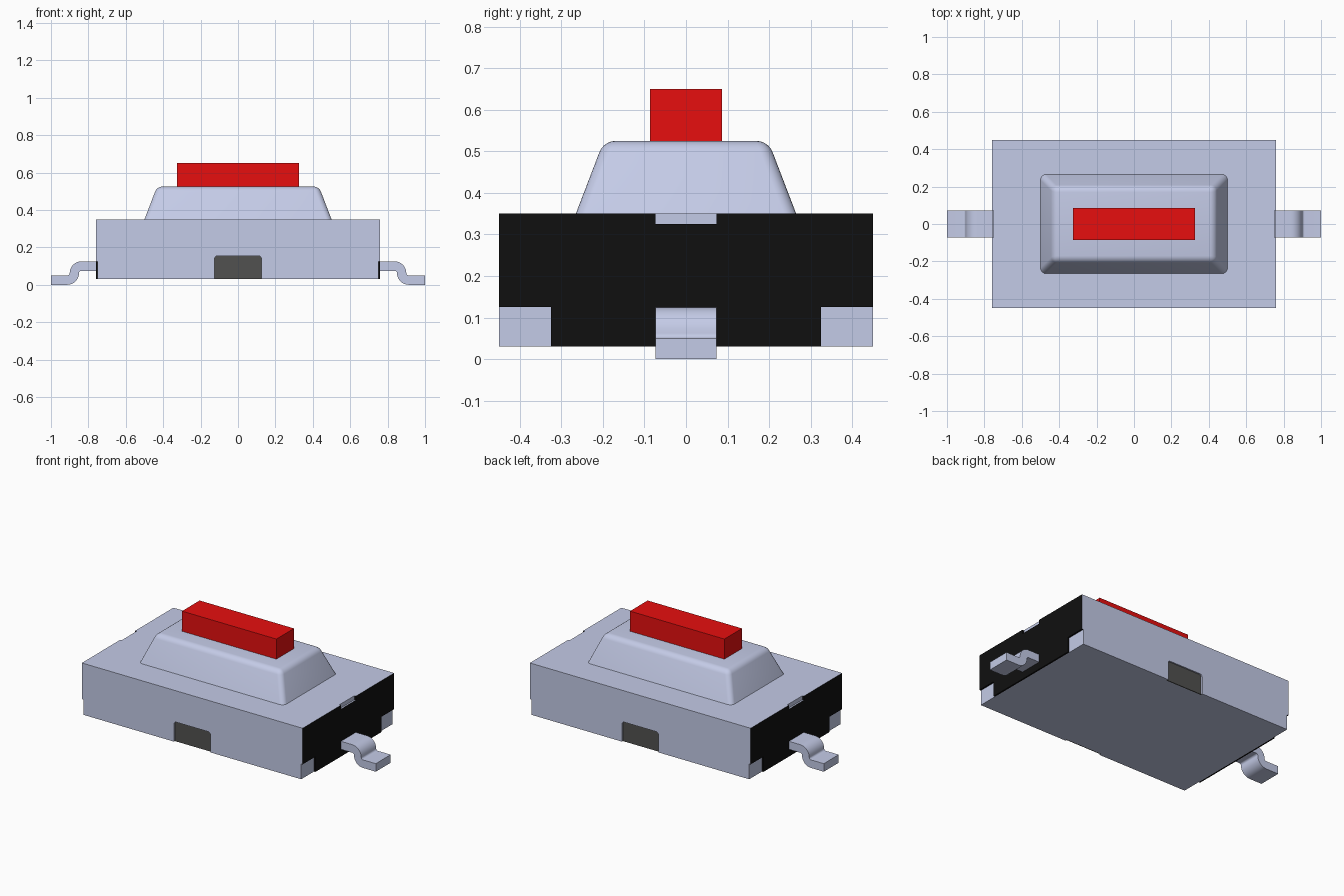
import bpy, bmesh
from math import sin, cos, radians

default = bpy.data.objects.get("Cube")
if default:
    bpy.data.objects.remove(default, do_unlink=True)


def material(name, rgb):
    m = bpy.data.materials.new(name)
    m.use_nodes = True
    m.diffuse_color = (*rgb, 1)
    m.node_tree.nodes["Principled BSDF"].inputs["Base Color"].default_value = (*rgb, 1)
    return m


silver = material("blue silver metal", (0.591, 0.638, 0.855))
black = material("black plastic", (0.005, 0.005, 0.005))
grey = material("dark grey plastic", (0.083, 0.083, 0.08))
red = material("red plastic", (0.83, 0.005, 0.005))


def finish(name, bm, *mats):
    bmesh.ops.recalc_face_normals(bm, faces=bm.faces)
    mesh = bpy.data.meshes.new(name)
    bm.to_mesh(mesh)
    bm.free()
    for m in mats:
        mesh.materials.append(m)
    ob = bpy.data.objects.new(name, mesh)
    bpy.context.collection.objects.link(ob)
    return ob


def smooth(ob, angle):
    bpy.ops.object.select_all(action='DESELECT')
    ob.select_set(True)
    bpy.context.view_layer.objects.active = ob
    bpy.ops.object.shade_smooth_by_angle(angle=radians(angle))


def prism(points, axis, lo, hi):
    """Extrude a profile (horizontal, z) along x or y."""
    bm = bmesh.new()
    place = (lambda p, d: (d, p[0], p[1])) if axis == "x" else (lambda p, d: (p[0], d, p[1]))
    face = bm.faces.new([bm.verts.new(place(p, lo)) for p in points])
    step = (hi - lo, 0, 0) if axis == "x" else (0, hi - lo, 0)
    ext = bmesh.ops.extrude_face_region(bm, geom=[face], use_keep_orig=True)
    bmesh.ops.translate(bm, vec=step, verts=[v for v in ext["geom"] if isinstance(v, bmesh.types.BMVert)])
    return bm


def block(name, x, y, z0, z1, mat):
    return finish(name, prism([(-x, z0), (x, z0), (x, z1), (-x, z1)], "y", -y, y), mat)


def arc(cx, cz, r, a, b, n=8):
    angles = [radians(a + (b - a) * i / n) for i in range(n + 1)]
    return [(cx + r * cos(t), cz + r * sin(t)) for t in angles]


def mirrored(half):
    return half + [(-a, b) for a, b in reversed(half)]


BOTTOM, TOP = 0.03, 0.35
X, Y, WALL = 0.75, 0.45, 0.015

# Inner body and push button
block("body_core", X, Y - WALL, BOTTOM, TOP, silver)
block("push_button", 0.325, 0.0865, 0.52, 0.65, red)

# Domed cover: tapered block with rounded upper edges
bm = bmesh.new()
bmesh.ops.create_cube(bm, size=2)
for v in bm.verts:
    up = v.co.z > 0
    v.co.x *= 0.433 if up else 0.5
    v.co.y *= 0.198 if up else 0.265
    v.co.z = 0.525 if up else TOP
rounded = [e for e in bm.edges if any(v.co.z > 0.5 for v in e.verts)]
bmesh.ops.bevel(bm, geom=rounded, offset=0.028, segments=5, profile=0.5, affect='EDGES')
smooth(finish("domed_cover", bm, silver), 40)

# Front and back shell walls with a tab opening, and the tabs behind them
opening = mirrored([(0.125, BOTTOM)] + arc(0.11, 0.14, 0.015, 0, 90, 4))
wall = [(-X, BOTTOM), (-X, TOP), (X, TOP), (X, BOTTOM)] + opening
for side, s in (("front", -1), ("back", 1)):
    finish(side + "_wall", prism(wall, "y", s * (Y - WALL), s * Y), silver)
    tab = [(-0.13, BOTTOM), (0.13, BOTTOM), (0.13, 0.16), (-0.13, 0.16)]
    finish(side + "_tab", prism(tab, "y", s * (Y - WALL), s * (Y - 0.009)), grey)

# End plates: black faces with silver rims, notched at the top and lower corners
plate = mirrored([(0.073, 0.325), (0.073, TOP), (Y, TOP), (Y, 0.125),
                  (0.325, 0.125), (0.325, BOTTOM)])

# Bent leads: two opposite quarter bends with constant thickness
high, low, half = 0.1, 0.025, 0.025
bend = (high - low) / 2
x1, x2, mid = 0.875 - bend, 0.875 + bend, (high + low) / 2
lead = [(0.74, high + half)] + arc(x1, mid, bend + half, 90, 0) + arc(x2, mid, bend - half, 180, 270)
lead += [(1, low + half), (1, low - half)]
lead += arc(x2, mid, bend + half, 270, 180) + arc(x1, mid, bend - half, 0, 90) + [(0.74, high - half)]

for side, s in (("left", 1), ("right", -1)):
    bm = prism(plate, "x", s * X, s * 0.76)
    bm.normal_update()
    bmesh.ops.recalc_face_normals(bm, faces=bm.faces)
    for f in bm.faces:
        outer = abs(f.calc_center_median().y) > 0.4
        rim = f.normal.z > 0.5 or (abs(f.normal.y) > 0.5 and outer)
        f.material_index = 1 if rim else 0
    finish(side + "_end_plate", bm, black, silver)
    profile = [(s * x, z) for x, z in lead]
    smooth(finish(side + "_lead", prism(profile, "y", -0.0735, 0.0735), silver), 40)
